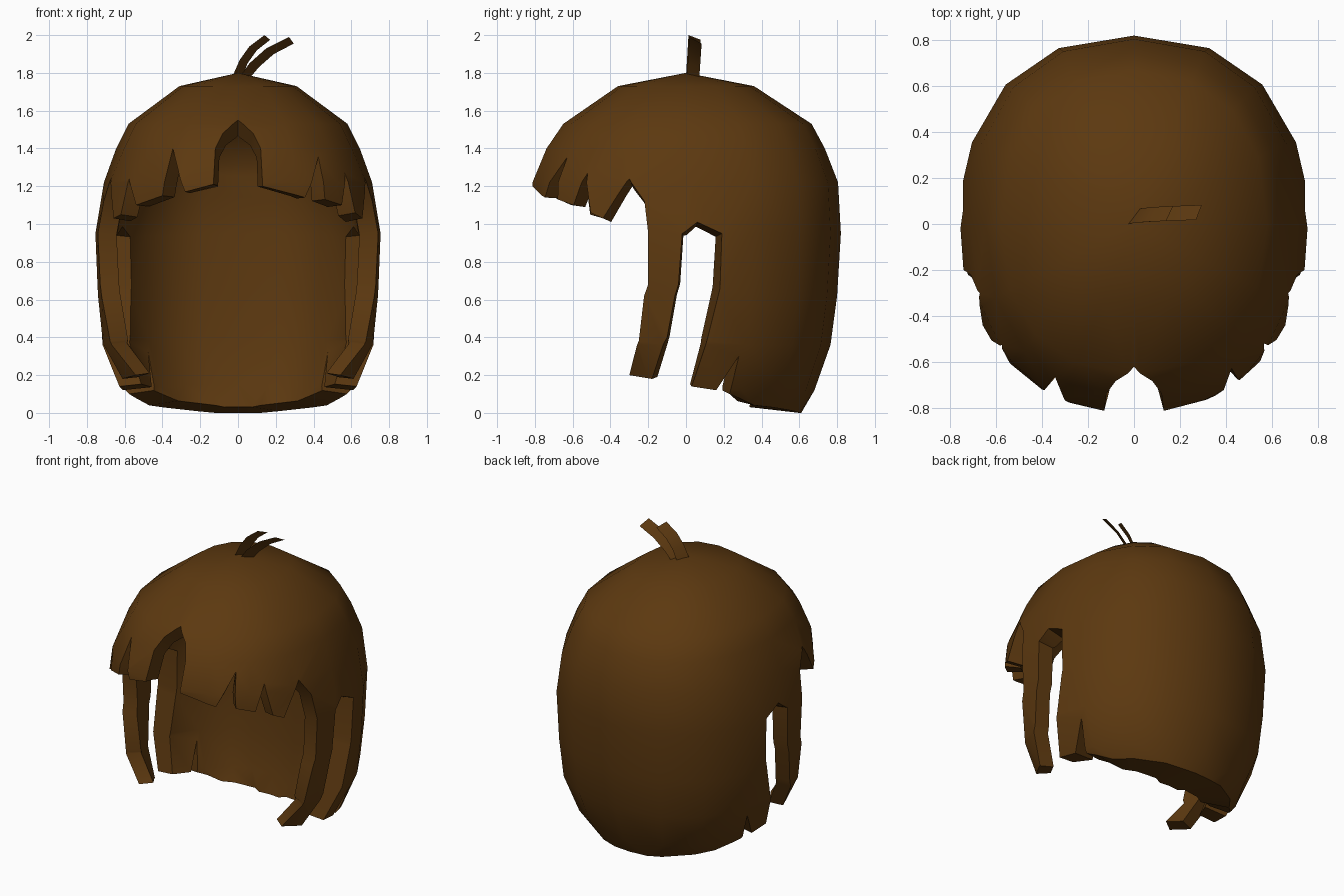
import bpy, bmesh, math
from mathutils import Vector

cube = bpy.data.objects.get("Cube")
if cube:
    bpy.data.objects.remove(cube)

brown = bpy.data.materials.new("hair_brown")
brown.use_nodes = True
color = (0.107, 0.04, 0.005, 1)
brown.diffuse_color = color
bsdf = brown.node_tree.nodes["Principled BSDF"]
bsdf.inputs["Base Color"].default_value = color
bsdf.inputs["Roughness"].default_value = 0.8

# Head profile: height, half width, front depth, back depth
PROFILE = [(0, .5, .3, .61), (.12, .62, .42, .68), (.36, .72, .58, .765),
           (.62, .742, .75, .8), (.95, .755, .82, .82), (1.22, .71, .82, .805),
           (1.4, .645, .745, .735), (1.53, .58, .65, .665), (1.73, .31, .36, .36),
           (1.8, 0, 0, 0)]
POWER = 2.3


def radii(z):
    for low, high in zip(PROFILE, PROFILE[1:]):
        if z <= high[0]:
            t = (z - low[0]) / (high[0] - low[0])
            return [p + (q - p) * t for p, q in zip(low[1:], high[1:])]
    return [0, 0, 0]


def rounded(value):
    return math.copysign(abs(value) ** (2 / POWER), value)


def surface(angle, z):
    width, front, back = radii(z)
    c = math.cos(angle)
    depth = front if c > 0 else back
    return Vector((width * rounded(math.sin(angle)), -depth * rounded(c), z))


def fringe_point(x, z):
    s = min(1, abs(x) / radii(z)[0]) ** (POWER / 2)
    return math.copysign(math.asin(s), x), z


def side_point(y, z, side):
    width, front, back = radii(z)
    c = min(1, abs(y) / (front if y < 0 else back)) ** (POWER / 2)
    return side * (math.acos(c) if y < 0 else math.pi - math.acos(c)), z


def inner_point(vert):
    # Thin fringe and locks, thick hair mass towards the back
    thickness = .1 + .32 * max(0, vert.co.y + .05)
    n = vert.normal
    return vert.co - thickness * Vector((n.x, n.y, max(n.z, -.1)))


def finish(bm, name, angle):
    mesh = bpy.data.meshes.new(name)
    bm.to_mesh(mesh)
    bm.free()
    mesh.materials.append(brown)
    obj = bpy.data.objects.new(name, mesh)
    bpy.context.collection.objects.link(obj)
    bpy.ops.object.select_all(action="DESELECT")
    obj.select_set(True)
    bpy.context.view_layer.objects.active = obj
    bpy.ops.object.shade_smooth_by_angle(angle=math.radians(angle))


# Hem: jagged fringe (x, z), then side locks and back hem (y, z)
FRINGE_RIGHT = [(-.62, 1.05), (-.575, 1.24), (-.54, 1.1), (-.4, 1.15), (-.345, 1.4),
                (-.28, 1.17), (-.13, 1.21), (-.12, 1.4), (-.08, 1.48)]
FRINGE_LEFT = [(0, 1.55), (.08, 1.48), (.12, 1.4), (.13, 1.2), (.355, 1.14),
               (.425, 1.355), (.46, 1.13), (.55, 1.1), (.565, 1.27), (.62, 1.06)]
SIDE = [(-.44, 1.03), (-.3, 1.24), (-.22, 1.12), (-.2, .95), (-.2, .68), (-.25, .38),
        (-.3, .2), (-.18, .18), (-.1, .4), (-.04, .68), (-.02, .95), (.06, 1.01),
        (.19, .95), (.18, .66), (.11, .38), (.03, .14), (.16, .12), (.28, .3),
        (.23, .1), (.36, .04), (.6, 0)]

outline = [(-math.pi, 1.8), (-math.pi, 0)]
outline += [side_point(y, z, -1) for y, z in reversed(SIDE)]
outline += [fringe_point(x, z) for x, z in FRINGE_RIGHT + FRINGE_LEFT]
outline += [side_point(y, z, 1) for y, z in SIDE]
outline += [(math.pi, 0), (math.pi, 1.8)]

# Unwrapped hair sheet, sliced into a grid and wrapped round the head
bm = bmesh.new()
bm.faces.new([bm.verts.new((a, z, 0)) for a, z in outline])


def slice_sheet(point, normal):
    bmesh.ops.bisect_plane(bm, geom=bm.verts[:] + bm.edges[:] + bm.faces[:],
                           dist=1e-5, plane_co=point, plane_no=normal)


for i in range(-7, 8):
    slice_sheet((i * math.pi / 8, 0, 0), (1, 0, 0))
for row in PROFILE[1:-1]:
    slice_sheet((0, row[0], 0), (0, 1, 0))
bmesh.ops.triangulate(bm, faces=[f for f in bm.faces if len(f.verts) > 4])
for v in bm.verts:
    v.co = surface(v.co.x, v.co.y)
bmesh.ops.remove_doubles(bm, verts=bm.verts, dist=1e-4)
bmesh.ops.recalc_face_normals(bm, faces=bm.faces)
top = max(bm.faces, key=lambda f: f.calc_center_median().z)
if top.normal.z < 0:
    bmesh.ops.reverse_faces(bm, faces=bm.faces)
bm.normal_update()

# Inner surface and the walls along the hem
rim = [e.verts[:] for e in bm.edges if e.is_boundary]
outer_faces = bm.faces[:]
inner = {v: bm.verts.new(inner_point(v)) for v in bm.verts[:]}
for face in outer_faces:
    bm.faces.new([inner[v] for v in reversed(face.verts)])
for a, b in rim:
    bm.faces.new((a, b, inner[b], inner[a]))
bmesh.ops.recalc_face_normals(bm, faces=bm.faces)
finish(bm, "hair_shell", 40)


# Two loose curved strands on the crown, as flat ribbons
def strand(name, left, right, y):
    bm = bmesh.new()
    pairs = []
    for (x0, z0), (x1, z1) in zip(left, right):
        lean = y + (z0 - 1.78) * .06
        pairs.append((bm.verts.new((x0, lean, z0)), bm.verts.new((x1, lean + .065, z1))))
    for (a, b), (c, d) in zip(pairs, pairs[1:]):
        bm.faces.new((a, c, d, b))
    finish(bm, name, 30)


strand("short_strand", [(-.03, 1.78), (.01, 1.87), (.06, 1.94), (.14, 2)],
       [(.02, 1.77), (.05, 1.85), (.1, 1.92), (.17, 1.975)], 0)
strand("long_strand", [(.01, 1.78), (.06, 1.85), (.15, 1.93), (.27, 1.99)],
       [(.06, 1.77), (.11, 1.83), (.19, 1.9), (.295, 1.955)], .005)
